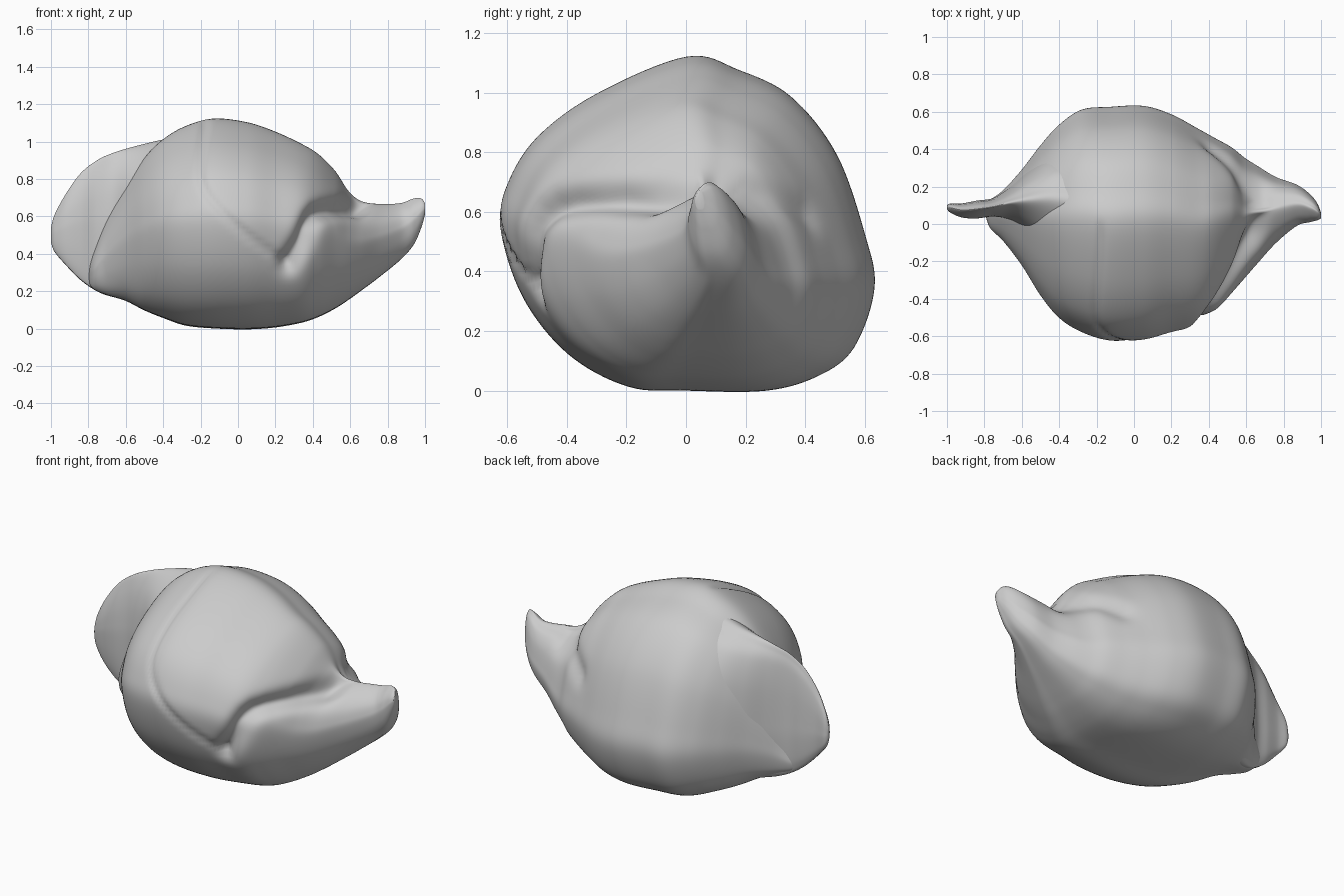
import bpy, bmesh, math
from mathutils import Vector

if "Cube" in bpy.data.objects:
    bpy.data.objects.remove(bpy.data.objects["Cube"])

# cross-section seen from the right, normalised: y in -1..1, z in 0..1
SECTION = [(0, 1), (0.28, .96), (.56, .88), (.8, .71), (.95, .47), (1, .31), (.89, .13),
           (.7, .045), (.42, 0), (0, 0), (-.32, .012), (-.64, .11), (-.88, .28),
           (-1, .49), (-.96, .62), (-.8, .76), (-.48, .89)]


def spline(pts, per, closed=False):
    """Catmull-Rom samples through tuples of any length."""
    n, out = len(pts), []
    for i in range(n if closed else n - 1):
        ids = [(i + k) % n if closed else min(max(i + k, 0), n - 1) for k in (-1, 0, 1, 2)]
        p = [pts[j] for j in ids]
        for s in range(per):
            t = s / per
            out.append(tuple(.5 * (2 * b + (c - a) * t + (2 * a - 5 * b + 4 * c - d) * t * t
                                   + (3 * b - a - 3 * c + d) * t ** 3) for a, b, c, d in zip(*p)))
    if not closed:
        out.append(tuple(pts[-1]))
    return out


def path_distance(p, path):
    best = 9.0
    for a, b in zip(path, path[1:]):
        ab = b - a
        t = max(0, min(1, (p - a).dot(ab) / ab.length_squared))
        best = min(best, (p - a - ab * t).length)
    return best


def loft(name, stations, grooves=(), per=9):
    """Stations are (x, ymin, ymax, zmin, zmax)."""
    bm = bmesh.new()
    ring_shape = spline(SECTION, 8, True)
    rings = []
    for x, y0, y1, z0, z1 in spline(stations, per):
        rings.append([bm.verts.new((x, (y0 + y1) / 2 + u * (y1 - y0) / 2, z0 + v * (z1 - z0)))
                      for u, v in ring_shape])
    n = len(ring_shape)
    for a, b in zip(rings, rings[1:]):
        for i in range(n):
            bm.faces.new((a[i], a[(i + 1) % n], b[(i + 1) % n], b[i]))
    bm.faces.new(rings[0])
    bm.faces.new(rings[-1][::-1])
    bmesh.ops.recalc_face_normals(bm, faces=bm.faces[:])
    bm.normal_update()
    # press the folds into one side of the surface
    moves = []
    for v in bm.verts:
        push = 0
        for side, depth, width, path in grooves:
            if v.normal.y * side > .05:
                d = path_distance(Vector((v.co.x, v.co.z)), path)
                push += depth * math.exp(-(d / width) ** 2) * min(1, v.normal.y * side * 3)
        if push:
            moves.append((v, v.co - v.normal * push))
    for v, co in moves:
        v.co = co
    mesh = bpy.data.meshes.new(name)
    bm.to_mesh(mesh)
    bm.free()
    ob = bpy.data.objects.new(name, mesh)
    bpy.context.collection.objects.link(ob)
    mesh.shade_smooth()
    return ob


def xz(*pts):
    return [Vector(p) for p in spline(pts, 5)]


# fold lines: overlapping front flap, deep crease above the right lip, soft rear pleat
flap_edge = (-1, .012, .02, xz((-.18, 1.1), (-.2, .8), (-.08, .62), (.1, .46), (.26, .35)))
lip_crease = (-1, .06, .05, xz((.27, .35), (.34, .46), (.43, .62), (.64, .65)))
rear_pleat = (1, .025, .06, xz((.68, .64), (.56, .66), (.42, .6)))

# stuffed body drawn out into the right-hand tail
loft("wrapped_body", [
    (-.80, .07, .11, .25, .33), (-.77, -.02, .13, .21, .41), (-.70, -.09, .18, .18, .58),
    (-.60, -.22, .29, .15, .76), (-.50, -.38, .42, .10, .91), (-.40, -.50, .53, .06, 1.01),
    (-.28, -.575, .61, .02, 1.08), (-.13, -.62, .625, .005, 1.12), (.05, -.615, .63, 0, 1.10),
    (.2, -.575, .585, .01, 1.05), (.34, -.54, .51, .035, .985), (.43, -.47, .46, .065, .93),
    (.52, -.37, .41, .11, .84), (.59, -.29, .355, .155, .735), (.66, -.21, .31, .205, .68),
    (.76, -.10, .25, .28, .665), (.87, -.01, .21, .37, .67), (.94, .01, .16, .45, .695),
    (.98, .02, .11, .54, .695), (1.0, .03, .06, .61, .67)],
    [flap_edge, lip_crease, rear_pleat])

# thin pinched fan on the left, flaring out behind the front flap
loft("pinched_fan", [
    (-1.0, .08, .10, .46, .54), (-.98, .06, .11, .41, .61), (-.92, .035, .11, .34, .72),
    (-.84, .03, .125, .26, .83), (-.75, .04, .14, .20, .90), (-.66, .02, .20, .17, .94),
    (-.56, -.06, .30, .16, .97), (-.44, -.16, .40, .17, 1.0), (-.30, -.26, .44, .2, 1.03)])
